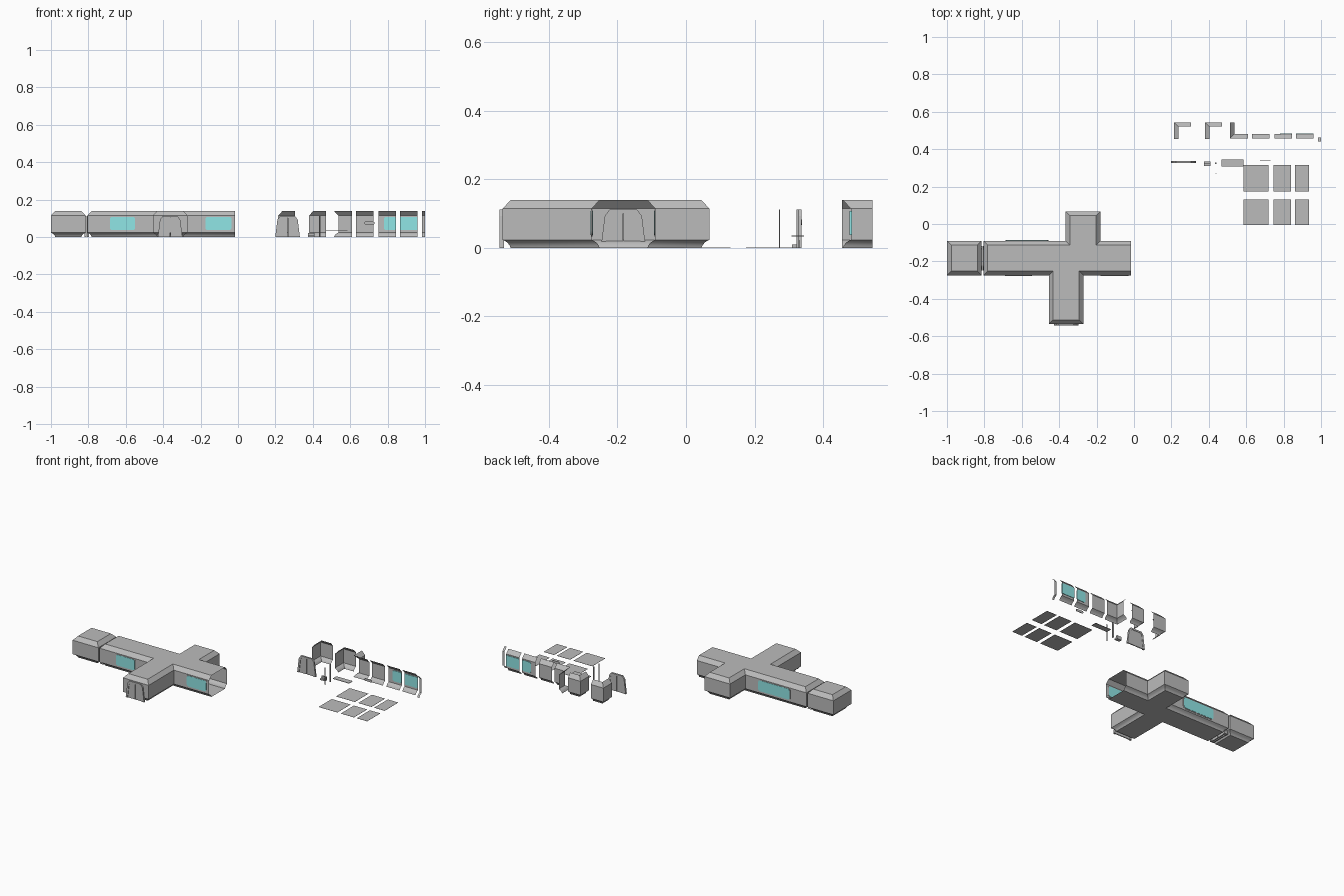
import bpy, bmesh, math
from mathutils import Vector

if "Cube" in bpy.data.objects:
    bpy.data.objects.remove(bpy.data.objects["Cube"])

def material(name, rgb):
    m = bpy.data.materials.new(name)
    m.diffuse_color = (*rgb, 1)
    m.use_nodes = True
    m.node_tree.nodes["Principled BSDF"].inputs["Base Color"].default_value = m.diffuse_color
    return m

GREY = material("hull grey", (0.5, 0.5, 0.5))
TEAL = material("window teal", (0.28, 0.79, 0.79))

# Wall section: (height, inward offset) with a coved base and sloped shoulder
SECTION = [(0, .023), (.008, .020), (.017, .012), (.024, 0), (.115, 0), (.14, .023)]

def finish(name, bm, mat=GREY, smooth=True):
    me = bpy.data.meshes.new(name)
    bm.to_mesh(me)
    bm.free()
    me.materials.append(mat)
    ob = bpy.data.objects.new(name, me)
    bpy.context.collection.objects.link(ob)
    if smooth:
        bpy.context.view_layer.objects.active = ob
        ob.select_set(True)
        bpy.ops.object.shade_smooth_by_angle(angle=math.radians(35))
        ob.select_set(False)
    return ob

def shell(name, pts, closed=False, open_edge=None):
    """Sweep SECTION along a right-angled path; the inside lies left of the path."""
    n = len(pts)
    edges = n if closed else n - 1
    def inward(e):
        h = (Vector(pts[(e + 1) % n]) - Vector(pts[e])).normalized()
        return Vector((-h.y, h.x))
    bm = bmesh.new()
    rings = []
    for z, off in SECTION:
        ring = []
        for i in range(n):
            p = Vector(pts[i])
            near = [(i - 1) % n, i] if closed else [e for e in (i - 1, i) if 0 <= e < edges]
            for e in near:
                if e != open_edge:
                    p += inward(e) * off
            ring.append(bm.verts.new((p.x, p.y, z)))
        rings.append(ring)
    for a, b in zip(rings, rings[1:]):
        for e in range(edges):
            if e != open_edge:
                j = (e + 1) % n
                bm.faces.new((a[e], a[j], b[j], b[e]))
    if closed:
        bm.faces.new(rings[-1])
        bm.faces.new(rings[0][::-1])
    return finish(name, bm)

def box(name, x0, x1, y0, y1, z0, z1):
    bm = bmesh.new()
    bmesh.ops.create_cube(bm, size=1)
    for v in bm.verts:
        v.co = ((x0 + x1) / 2 + v.co.x * (x1 - x0),
                (y0 + y1) / 2 + v.co.y * (y1 - y0),
                (z0 + z1) / 2 + v.co.z * (z1 - z0))
    return finish(name, bm, smooth=False)

def plate(name, outline, y0, y1, mat=GREY):
    """Extrude an x-z outline between two y values."""
    bm = bmesh.new()
    a = [bm.verts.new((x, y0, z)) for x, z in outline]
    b = [bm.verts.new((x, y1, z)) for x, z in outline]
    n = len(a)
    bm.faces.new(a)
    bm.faces.new(b[::-1])
    for i in range(n):
        bm.faces.new((a[i], b[i], b[(i + 1) % n], a[(i + 1) % n]))
    bmesh.ops.recalc_face_normals(bm, faces=bm.faces)
    return finish(name, bm, mat, smooth=False)

def rounded(x0, x1, z0, z1, r, steps=4):
    pts = []
    for k, (cx, cz) in enumerate([(x1 - r, z1 - r), (x0 + r, z1 - r), (x0 + r, z0 + r), (x1 - r, z0 + r)]):
        for s in range(steps + 1):
            a = math.pi / 2 * (k + s / steps)
            pts.append((cx + r * math.cos(a), cz + r * math.sin(a)))
    return pts

def window(name, x0, x1, y, z0=.038, z1=.108):
    plate(name + "_frame", rounded(x0 - .005, x1 + .005, z0 - .005, z1 + .005, .015), y - .002, y + .002)
    plate(name + "_glass", rounded(x0, x1, z0, z1, .012), y - .0035, y + .0035, TEAL)

def door(name, location, angle=0):
    """Tapered arch frame around two recessed leaves."""
    outer = [(-.066, 0), (-.054, .094), (-.040, .112)]
    inner = [(-.053, 0), (-.043, .088), (-.034, .101)]
    mirror = lambda p: [(-x, z) for x, z in reversed(p)]
    arch = outer + mirror(outer) + inner_path(inner, mirror)
    leaf = inner + [(-.001, .101), (-.001, 0)]
    parts = [plate(name + "_frame", arch, -.007, .005),
             plate(name + "_left_leaf", leaf, -.003, .003),
             plate(name + "_right_leaf", mirror(leaf), -.003, .003)]
    for ob in parts:
        ob.location = location
        ob.rotation_euler.z = angle

def inner_path(inner, mirror):
    return list(reversed(mirror(inner))) + list(reversed(inner))

# Crossing corridors, open at the east end, and the closed west room
N, S = -.09, -.275
shell("cross_corridor", [(-.805, S), (-.455, S), (-.455, -.535), (-.27, -.535), (-.27, S),
      (-.015, S), (-.015, N), (-.18, N), (-.18, .068), (-.365, .068), (-.365, N), (-.805, N)],
      closed=True, open_edge=5)
shell("west_room", [(-1, S), (-.815, S), (-.815, N), (-1, N)], closed=True)

# Corridor windows
window("south_west_window", -.685, -.55, S)
window("south_east_window", -.175, -.035, S)
window("north_window", -.685, -.46, N)

# Doors
door("south_door", (-.363, -.537, 0))
door("corridor_west_door", (-.803, -.183, 0), math.pi / 2)
door("room_east_door", (-.817, -.183, 0), math.pi / 2)
door("loose_door", (.265, .332, 0))

# Loose wall segments
for i, x in enumerate((.215, .38)):
    shell(f"outer_corner_{i + 1}", [(x + .09, .544), (x, .544), (x, .455)])
shell("inner_corner", [(.61, .481), (.536, .481), (.536, .544)])
for name, x0, x1, y in [("plain_wall", .63, .725, .481), ("window_wall_end", .75, .845, .481),
                        ("window_wall_middle", .865, .96, .481), ("wall_rib", .985, 1, .463)]:
    shell(name, [(x1, y), (x0, y)])
plate("wall_end_glass", rounded(.78, .845, .038, .108, .012), .478, .484, TEAL)
plate("wall_middle_glass", rounded(.866, .959, .038, .108, .001), .478, .484, TEAL)

# Loose floor and roof panels
for r, (y0, y1) in enumerate([(-.005, .13), (.175, .315)]):
    for c, (x0, x1) in enumerate([(.585, .72), (.745, .84), (.86, .935)]):
        box(f"panel_{r}_{c}", x0, x1, y0, y1, 0, .001)

# Small furnishings
box("table_top", .468, .585, .308, .345, .033, .036)
box("stool_base", .375, .41, .31, .333, 0, .01)
box("stool_back", .375, .41, .323, .333, .01, .022)
box("post", .433, .441, .322, .330, 0, .113)
box("thin_post", .435, .44, .271, .274, 0, .112)
plate("oval_sign", rounded(.675, .73, .067, .083, .0079), .336, .339)
